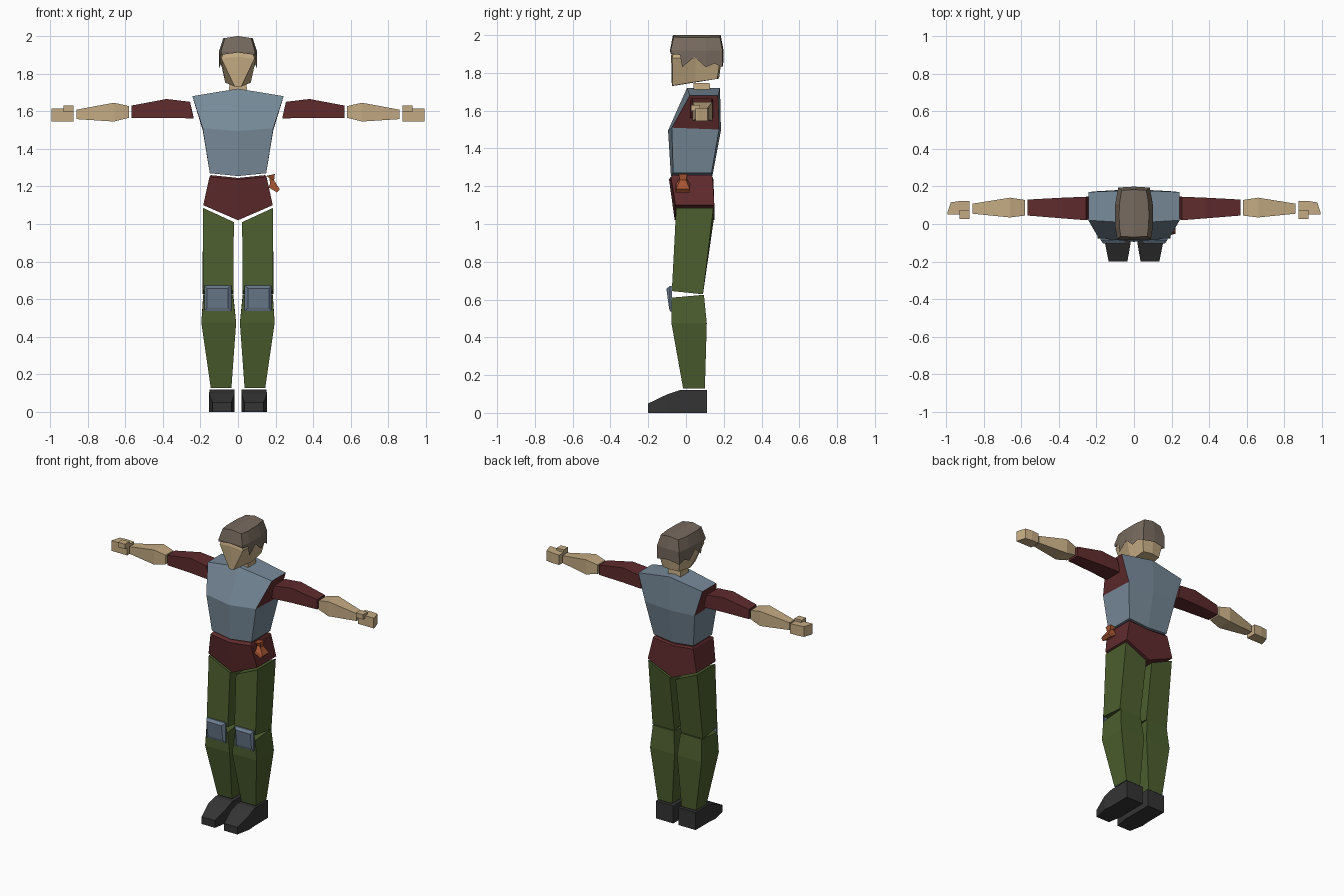
import bpy, bmesh


def material(name, rgb):
    m = bpy.data.materials.new(name)
    lin = [((c / 255 + 0.055) / 1.055) ** 2.4 for c in rgb]
    m.diffuse_color = (*lin, 1)
    return m


skin = material("skin", (196, 171, 131))
hair_brown = material("hair brown", (119, 106, 94))
slate = material("slate blue", (119, 138, 153))
pad_blue = material("pad blue", (107, 124, 143))
maroon = material("maroon", (96, 43, 45))
olive = material("olive green", (76, 94, 46))
black = material("boot black", (52, 52, 53))
orange = material("pouch orange", (166, 84, 50))


def loft(name, rings, mats, side=1, bottom=True, rule=None):
    """Skin closed rings of points; caps on larger rings are split on the centre line."""
    bm = bmesh.new()
    rows = [[bm.verts.new((x * side, y, z)) for x, y, z in r] for r in rings]
    n = len(rows[0])
    for a, b in zip(rows, rows[1:]):
        for i in range(n):
            j = (i + 1) % n
            bm.faces.new((a[i], a[j], b[j], b[i]))
    for row in ([rows[0]] if bottom else []) + [rows[-1]]:
        if n == 4:
            bm.faces.new(row)
        else:
            bm.faces.new(row[:n // 2 + 1])
            bm.faces.new(row[n // 2:] + row[:1])
    bmesh.ops.recalc_face_normals(bm, faces=bm.faces)
    if rule:
        for f in bm.faces:
            f.material_index = rule(f)
    me = bpy.data.meshes.new(name)
    bm.to_mesh(me)
    bm.free()
    for m in mats:
        me.materials.append(m)
    ob = bpy.data.objects.new(name, me)
    bpy.context.collection.objects.link(ob)
    return ob


def flat(z, x0, x1, y0, y1):
    """Horizontal rectangle."""
    return [(x0, y0, z), (x1, y0, z), (x1, y1, z), (x0, y1, z)]


def across(x, z0, z1, y0, y1):
    """Rectangle facing along x."""
    return [(x, y0, z0), (x, y1, z0), (x, y1, z1), (x, y0, z1)]


def upright(y, x0, x1, z0, z1):
    """Rectangle facing along y."""
    return [(x0, y, z0), (x1, y, z0), (x1, y, z1), (x0, y, z1)]


def sym(half):
    """Full ring from its right half, running front centre to back centre."""
    return half + [(-x, y, z) for x, y, z in half[-2:0:-1]]


# torso with maroon armhole panels
loft("torso", [
    sym([(0, -.08, 1.255), (.15, -.068, 1.27), (.15, .135, 1.27), (0, .14, 1.255)]),
    sym([(0, -.095, 1.495), (.188, -.075, 1.51), (.188, .175, 1.5), (0, .185, 1.495)]),
    sym([(0, .005, 1.72), (.243, .02, 1.68), (.243, .17, 1.68), (0, .18, 1.72)]),
], [slate, maroon],
    rule=lambda f: int(f.calc_center_median().z > 1.52 and abs(f.normal.x) > .7))

# hips
loft("hips", [
    sym([(0, -.06, 1.02), (.185, -.055, 1.10), (.185, .15, 1.10), (0, .15, 1.02)]),
    sym([(0, -.09, 1.237), (.152, -.08, 1.25), (.152, .14, 1.25), (0, .145, 1.237)]),
    sym([(0, -.075, 1.245), (.145, -.065, 1.26), (.145, .13, 1.26), (0, .135, 1.245)]),
], [maroon])

# neck and head
loft("neck", [flat(1.69, -.05, .05, .04, .13), flat(1.747, -.045, .045, .04, .125)], [skin])
loft("head", [
    sym([(0, -.075, 1.73), (.018, -.072, 1.732), (.068, .05, 1.752), (.062, .165, 1.768), (0, .175, 1.77)]),
    sym([(0, -.079, 1.89), (.088, -.073, 1.88), (.096, .05, 1.88), (.08, .18, 1.86), (0, .187, 1.86)]),
    sym([(0, -.055, 1.98), (.06, -.05, 1.98), (.065, .05, 1.98), (.055, .16, 1.98), (0, .165, 1.98)]),
], [skin])

# hair cap: x, y and jagged lower height around the right half
fringe = [(0, -.084, 1.912), (.09, -.08, 1.90), (.098, -.032, 1.895), (.1, -.02, 1.83),
          (.101, .045, 1.885), (.1, .105, 1.83), (.092, .15, 1.85), (.084, .192, 1.83), (0, .197, 1.845)]
loft("hair", [
    sym(fringe),
    sym([(x, y * 1.01, 1.918) for x, y, z in fringe]),
    sym([(x * .78, .062 + (y - .062) * .9, 2.0 - abs(x) * .12) for x, y, z in fringe]),
], [hair_brown], bottom=False)

# belt pouch, tilted outward
loft("belt_pouch", [
    [(.162, -.055, 1.195), (.207, -.055, 1.168), (.207, .022, 1.168), (.162, .022, 1.195)],
    [(.17, -.052, 1.213), (.222, -.052, 1.185), (.222, .02, 1.185), (.17, .02, 1.213)],
    [(.168, -.032, 1.243), (.192, -.032, 1.232), (.192, 0, 1.232), (.168, 0, 1.243)],
    [(.15, -.04, 1.256), (.196, -.04, 1.266), (.196, .008, 1.266), (.15, .008, 1.256)],
], [orange])

for s, tag in ((1, "right"), (-1, "left")):
    # arms
    loft("upper_arm_" + tag, [
        across(.238, 1.562, 1.575, .025, .145),
        across(.255, 1.562, 1.65, .02, .145),
        across(.38, 1.565, 1.665, .03, .14),
        across(.567, 1.563, 1.63, .045, .13),
    ], [maroon], s)
    loft("forearm_" + tag, [
        across(.58, 1.565, 1.627, .045, .128),
        across(.66, 1.545, 1.645, .035, .14),
        across(.86, 1.558, 1.608, .055, .108),
    ], [skin], s)
    loft("hand_" + tag, [
        across(.875, 1.545, 1.612, .05, .122),
        across(.93, 1.545, 1.615, .05, .122),
        across(.975, 1.545, 1.615, .05, .115),
        across(.993, 1.545, 1.615, .05, .06),
    ], [skin], s)
    loft("thumb_" + tag, [across(.875, 1.597, 1.63, .027, .075),
                          across(.928, 1.597, 1.63, .027, .075)], [skin], s)
    # legs
    loft("thigh_" + tag, [
        [(.025, -.075, .645), (.185, -.075, .645), (.19, .09, .628), (.025, .09, .628)],
        [(.022, -.055, 1.01), (.185, -.052, 1.085), (.185, .145, 1.085), (.022, .145, 1.01)],
    ], [olive], s)
    loft("shin_" + tag, [
        flat(.128, .035, .145, -.015, .10),
        flat(.475, .01, .195, -.077, .11),
        [(.025, -.077, .61), (.185, -.077, .61), (.185, .095, .625), (.025, .095, .625)],
    ], [olive], s)
    # knee pads with bevelled front
    loft("knee_pad_" + tag, [
        upright(-.074, .035, .178, .537, .672),
        upright(-.084, .035, .178, .537, .672),
        [(.053, -.09, .555), (.165, -.09, .555), (.165, -.104, .658), (.053, -.104, .658)],
    ], [pad_blue], s)
    # boots
    loft("boot_" + tag, [
        upright(.11, .02, .15, 0, .12),
        upright(-.035, .02, .15, 0, .12),
        upright(-.1, .018, .155, 0, .098),
        upright(-.2, .035, .135, 0, .05),
    ], [black], s)
